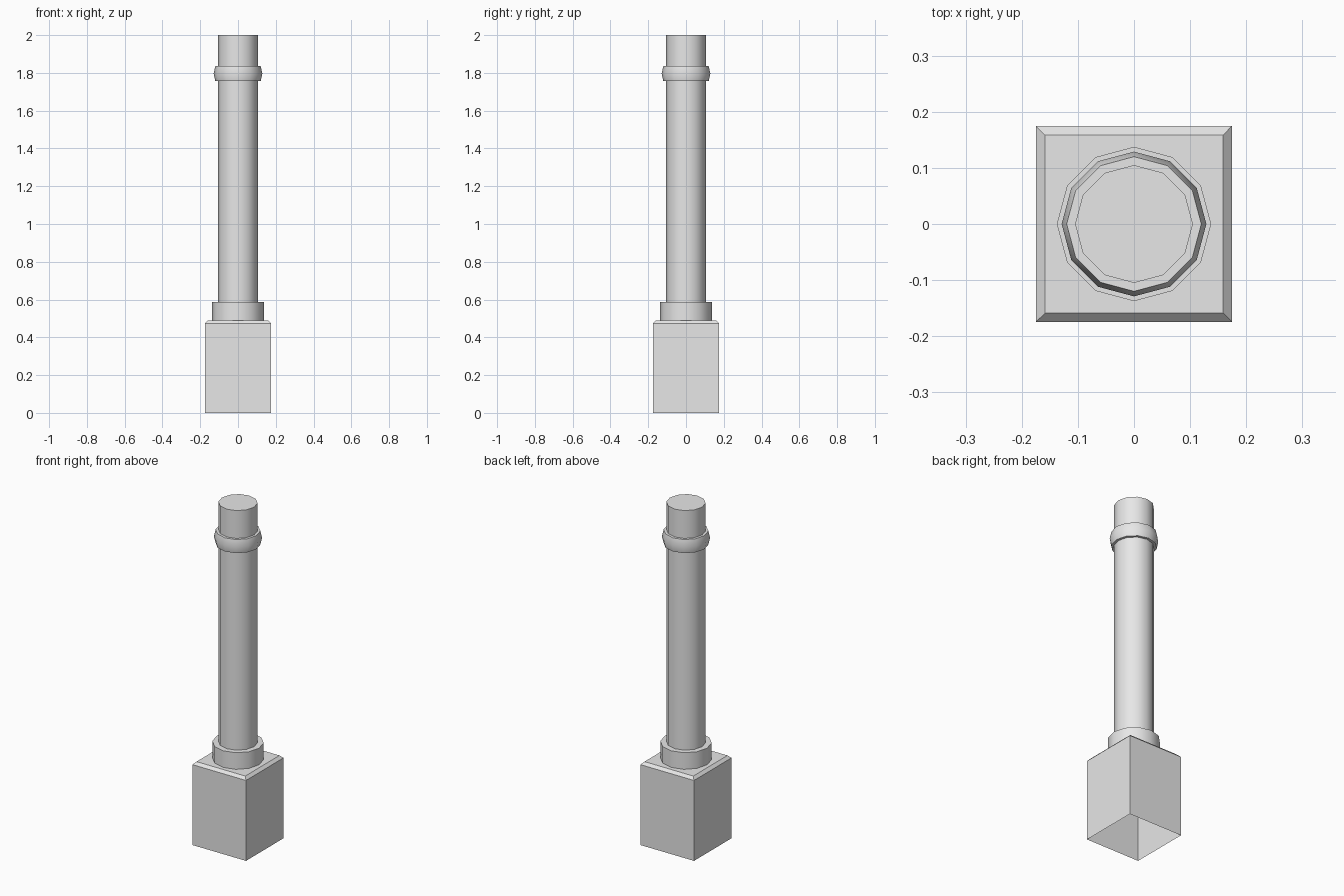
import bpy
import bmesh
import math

cube = bpy.data.objects.get("Cube")
if cube:
    bpy.data.objects.remove(cube, do_unlink=True)

stone = bpy.data.materials.new("light_grey_stone")
stone.use_nodes = True
GREY = (0.8, 0.8, 0.8, 1.0)
stone.diffuse_color = GREY
stone.node_tree.nodes["Principled BSDF"].inputs["Base Color"].default_value = GREY


def stacked_rings(name, profile, sides, turn=0.0, cap_bottom=True, smooth=False):
    """Join regular polygons, given as (radius, height), into one solid."""
    bm = bmesh.new()
    rings = []
    for radius, z in profile:
        ring = []
        for i in range(sides):
            a = turn + math.tau * i / sides
            ring.append(bm.verts.new((radius * math.cos(a), radius * math.sin(a), z)))
        rings.append(ring)
    for low, high in zip(rings, rings[1:]):
        for i in range(sides):
            j = (i + 1) % sides
            bm.faces.new((low[i], low[j], high[j], high[i]))
    bm.faces.new(rings[-1])
    if cap_bottom:
        bm.faces.new(reversed(rings[0]))
    mesh = bpy.data.meshes.new(name)
    bm.to_mesh(mesh)
    bm.free()
    mesh.materials.append(stone)
    obj = bpy.data.objects.new(name, mesh)
    bpy.context.collection.objects.link(obj)
    if smooth:
        bpy.ops.object.select_all(action="DESELECT")
        obj.select_set(True)
        bpy.context.view_layer.objects.active = obj
        bpy.ops.object.shade_smooth_by_angle(angle=math.radians(40))
    return obj


# Square plinth, hollow underneath, with a chamfered top edge
diagonal = math.sqrt(2)
stacked_rings("plinth",
              [(0.1745 * diagonal, 0), (0.1745 * diagonal, 0.474), (0.159 * diagonal, 0.49)],
              4, turn=math.pi / 4, cap_bottom=False)

# Round parts, all twelve-sided
stacked_rings("base_collar", [(0.1375, 0.49), (0.1375, 0.588)], 12, smooth=True)
stacked_rings("shaft", [(0.105, 0.588), (0.105, 2.0)], 12, smooth=True)
stacked_rings("neck_ring", [(0.12, 1.756), (0.129, 1.796), (0.12, 1.836)], 12, smooth=True)
